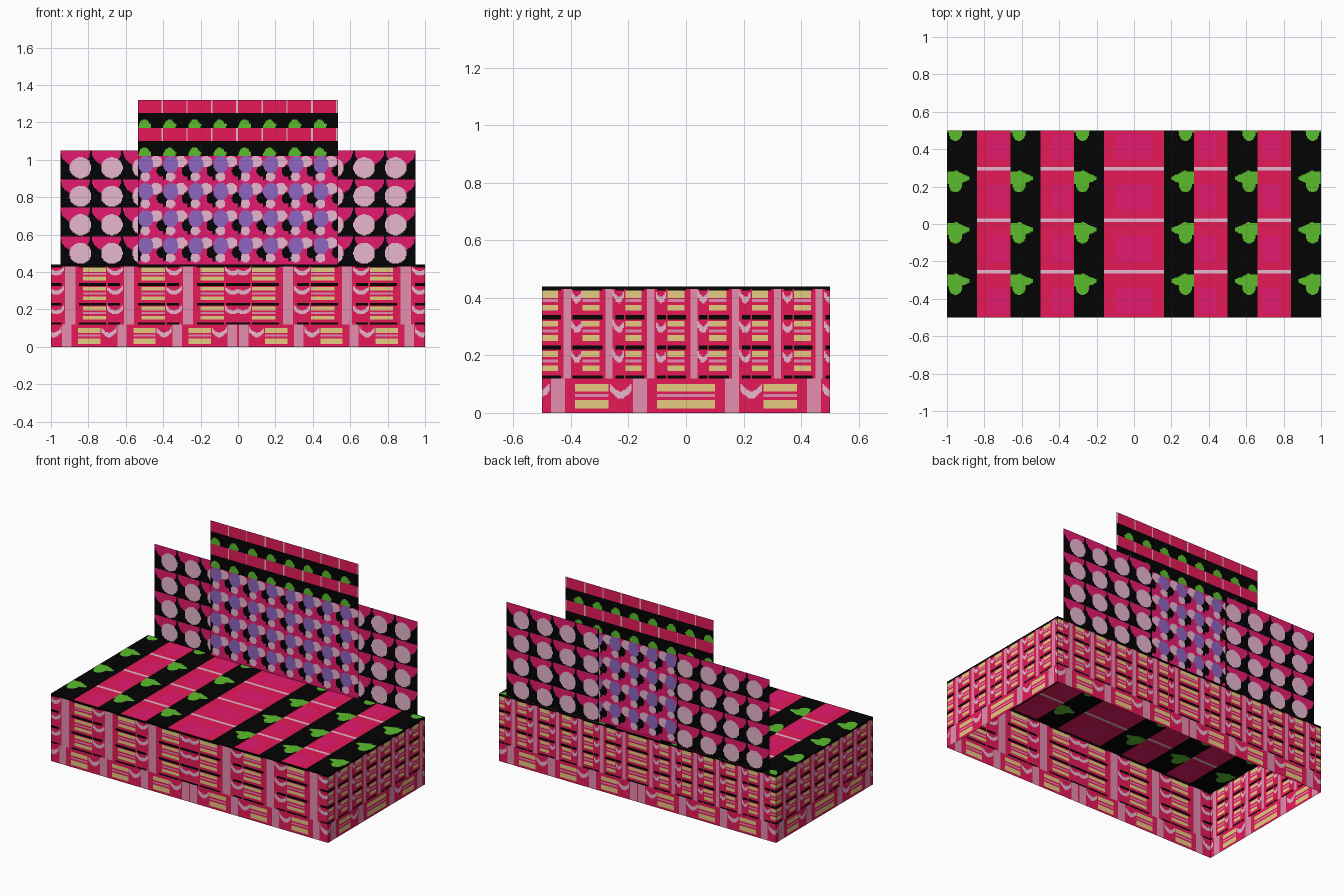
import bpy, bmesh
from mathutils import Vector

if "Cube" in bpy.data.objects:
    bpy.data.objects.remove(bpy.data.objects["Cube"])


def lin(c):
    c /= 255
    return c / 12.92 if c <= 0.04045 else ((c + 0.055) / 1.055) ** 2.4


PALETTE = [("black", 3, 3, 3), ("crimson", 230, 26, 88), ("magenta", 228, 26, 112),
           ("pale_pink", 232, 184, 208), ("rose", 230, 142, 176), ("tan", 232, 204, 130),
           ("violet", 143, 102, 192), ("leaf_green", 90, 188, 44)]
BLACK, CRIMSON, MAGENTA, PALE, ROSE, TAN, VIOLET, GREEN = range(8)
mats = []
for name, r, g, b in PALETTE:
    m = bpy.data.materials.new(name)
    m.diffuse_color = (lin(r), lin(g), lin(b), 1)
    m.use_nodes = True
    m.node_tree.nodes["Principled BSDF"].inputs["Base Color"].default_value = m.diffuse_color
    mats.append(m)


def panel(name, origin, u_dir, v_dir, w, h, rule, step=0.005):
    """Flat sheet cut into strips; each strip is coloured by rule(u, v)."""
    o, ud, vd = Vector(origin), Vector(u_dir), Vector(v_dir)
    nu, nv = round(w / step), round(h / step)
    du, dv = w / nu, h / nv
    bm = bmesh.new()
    for j in range(nv):
        row = [rule((i + 0.5) * du, (j + 0.5) * dv) for i in range(nu)]
        start = 0
        for i in range(1, nu + 1):
            if i == nu or row[i] != row[start]:
                quad = [(start, j), (i, j), (i, j + 1), (start, j + 1)]
                f = bm.faces.new([bm.verts.new(o + ud * a * du + vd * b * dv) for a, b in quad])
                f.material_index = row[start]
                start = i
    bmesh.ops.remove_doubles(bm, verts=bm.verts, dist=1e-5)
    me = bpy.data.meshes.new(name)
    bm.to_mesh(me)
    bm.free()
    for m in mats:
        me.materials.append(m)
    ob = bpy.data.objects.new(name, me)
    bpy.context.collection.objects.link(ob)


def oval(u, v, cu, cv, ru, rv):
    return ((u - cu) / ru) ** 2 + ((v - cv) / rv) ** 2 < 1


# woven brick tile: tan blocks, upright band, sagging pink strip; s, t run 0..1
def weave(s, t, dashes):
    if 0.53 < s < 0.7:
        return ROSE
    if dashes and t > 0.86:
        return BLACK if s < 0.46 or 0.76 < s < 0.97 else CRIMSON
    if s < 0.4 and (0.14 < t < 0.36 or 0.62 < t < 0.82):
        return TAN
    sag = 0.42 + 0.22 * (abs(s - 0.85) / 0.13) ** 2
    if 0.72 < s < 0.98 and sag < t < sag + 0.22:
        return PALE
    if s < 0.4 and 0.45 < t < 0.55:
        return ROSE
    return CRIMSON


def wall_rule(width, low_pitch, low_start, up_pitch, up_start, mirrored):
    def rule(u, z):
        x = u - width / 2
        d = abs(x)
        if z > 0.43:
            return BLACK
        if z < 0.12:
            return weave(((d - low_start) / low_pitch) % 1, z / 0.12, False)
        s = ((d if mirrored else x) - up_start) / up_pitch
        return weave(s % 1, ((z - 0.026) / 0.104) % 1, True)
    return rule


H = 0.44
X, Y, Z = (1, 0, 0), (0, 1, 0), (0, 0, 1)
side = wall_rule(1, 0.285, -0.015, 0.1465, -0.065, False)
panel("front_wall", (-1, -0.5, 0), X, Z, 2, H, wall_rule(2, 0.295, 0.145, 0.315, 0.075, True))
panel("back_wall", (1, 0.5, 0), (-1, 0, 0), Z, 2, H, wall_rule(2, 0.295, 0.145, 0.16, 0.0, True))
panel("right_wall", (1, -0.5, 0), Y, Z, 1, H, side)
panel("left_wall", (-1, 0.5, 0), (0, -1, 0), Z, 1, H, side)


# striped roof with cross lines and leaves
def roof_rule(u, v):
    x, y = abs(u - 1), v - 0.5
    t = (y - 0.01) % 0.275
    if x < 0.16 or 0.32 < x < 0.498 or 0.66 < x < 0.84:
        if t < 0.02:
            return PALE
        return MAGENTA if 0.06 < t < 0.2 and x % 0.34 < 0.1 else CRIMSON
    d = next(e for e in (0.32, 0.66, 1.0) if x < e) - x
    k = t - 0.235
    if d < 0.06 and -0.03 < k < 0.035:
        return GREEN
    if 0.04 < d < 0.12 and abs(k) < 0.035 * (0.12 - d) / 0.08 + 0.008:
        return GREEN
    if oval(d, k, 0.045, -0.035, 0.035, 0.04):
        return GREEN
    return BLACK


panel("roof", (-1, -0.5, H), X, Y, 2, 1, roof_rule)


# spotted side boards, mirrored left and right: pale ovals over hanging cups
def spot_rule(u, v):
    s, t = u % 0.1675, v % 0.1525
    for ds in (-0.1675, 0, 0.1675):
        if oval(s + ds, t, 0.108, 0.06, 0.058, 0.056):
            return PALE
    for ds in (-0.1675, 0, 0.1675):
        if oval(s + ds, t, 0.08, 0.1525, 0.08, 0.08):
            return MAGENTA
    return BLACK


for label, sx in (("left", -1), ("right", 1)):
    panel(label + "_spotted_board", (sx * 0.95, 0.495, H), (-sx, 0, 0), Z, 0.67, 0.61, spot_rule)


# tall centre board: violet spots below, leafy stripes above
def centre_rule(u, v):
    s, z = u % 0.13375, v + H
    if z > 1.02:
        t = (z - 1.02) % 0.15
        if t > 0.08:
            return PALE if abs(s - 0.129) < 0.0045 else CRIMSON
        if oval(s, t, 0.035, 0.0, 0.033, 0.045) or oval(s, t, 0.05, 0.015, 0.022, 0.013):
            return GREEN
        return BLACK
    t = v % 0.145
    if oval(s, t, 0.042, 0.1, 0.04, 0.046):
        return VIOLET
    if oval(s, t, 0.096, 0.115, 0.034, 0.03) or oval(s, t, 0.04, 0.035, 0.026, 0.024):
        return PALE
    if oval(s, t, 0.125, 0.065, 0.024, 0.032) or oval(s, t, 0.0, 0.06, 0.022, 0.045):
        return BLACK
    return MAGENTA


panel("tall_centre_board", (-0.535, 0.48, H), X, Z, 1.07, 0.88, centre_rule)
